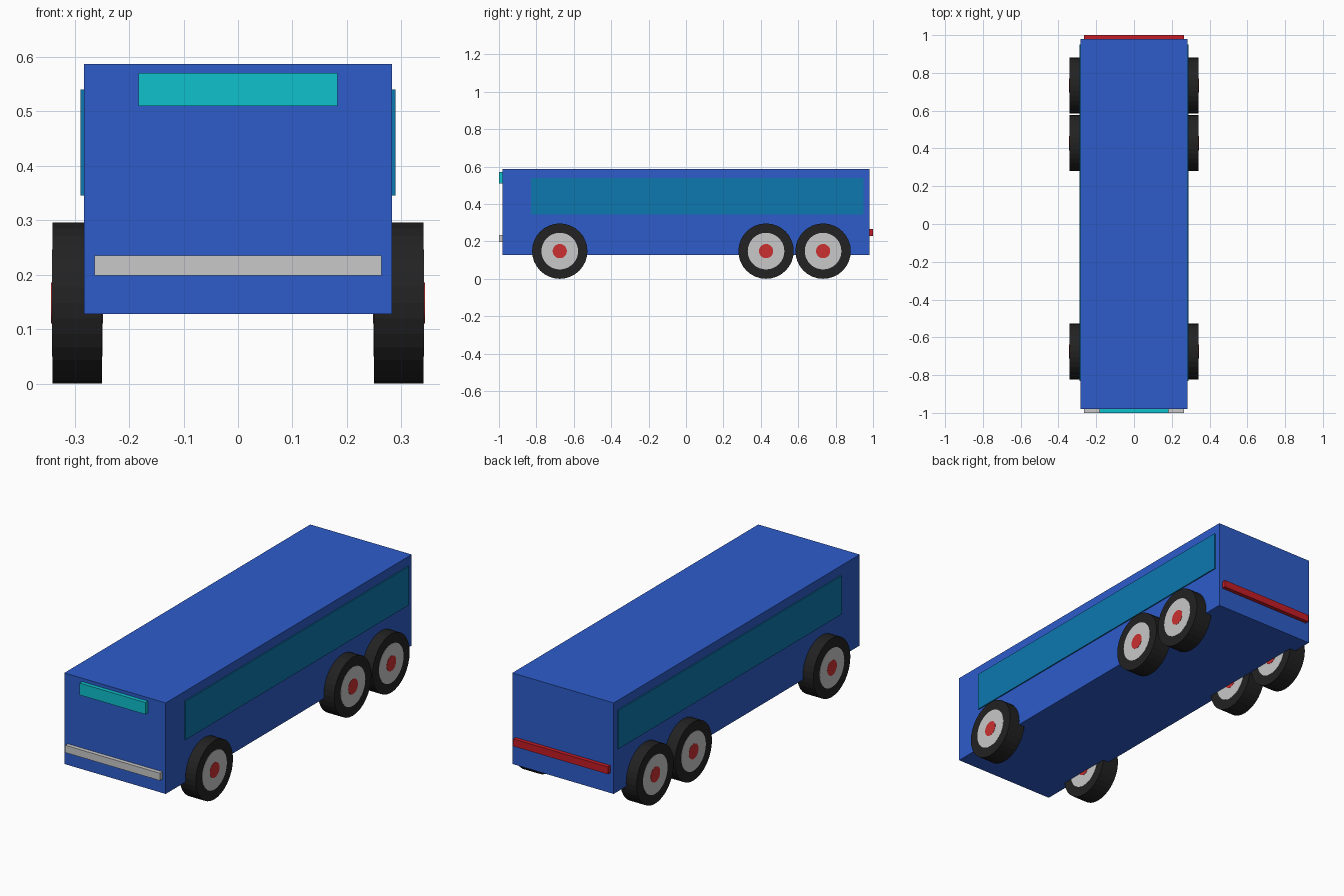
import bpy
import math

cube = bpy.data.objects.get("Cube")
if cube:
    bpy.data.objects.remove(cube, do_unlink=True)


def material(name, rgb):
    """Flat material from 8-bit display colour, stored as linear."""
    lin = [((c / 255 + 0.055) / 1.055) ** 2.4 for c in rgb] + [1.0]
    m = bpy.data.materials.new(name)
    m.use_nodes = True
    m.diffuse_color = lin
    m.node_tree.nodes["Principled BSDF"].inputs["Base Color"].default_value = lin
    return m


BLUE = material("body blue", (45, 92, 202))
GLASS = material("window teal", (14, 120, 176))
CYAN = material("sign cyan", (14, 193, 205))
GREY = material("light grey", (200, 200, 200))
RUBBER = material("tyre black", (34, 34, 34))
CAP_RED = material("cap red", (204, 48, 48))
BAR_RED = material("bar red", (196, 28, 38))


def box(name, lo, hi, mat):
    centre = [(a + b) / 2 for a, b in zip(lo, hi)]
    bpy.ops.mesh.primitive_cube_add(size=1, location=centre)
    ob = bpy.context.object
    ob.name = name
    ob.scale = [b - a for a, b in zip(lo, hi)]
    bpy.ops.object.transform_apply(location=False, rotation=False, scale=True)
    ob.data.materials.append(mat)


def disc(name, radius, width, centre, mat):
    bpy.ops.mesh.primitive_cylinder_add(
        vertices=32, radius=radius, depth=width, location=centre,
        rotation=(0, math.pi / 2, 0))
    ob = bpy.context.object
    ob.name = name
    ob.data.materials.append(mat)


# Body shell
box("body", (-0.283, -0.98, 0.128), (0.283, 0.98, 0.587), BLUE)

# Front sign, front bumper and rear light bar
box("front_sign", (-0.183, -1.0, 0.51), (0.183, -0.97, 0.57), CYAN)
box("front_bumper", (-0.264, -1.0, 0.198), (0.264, -0.97, 0.235), GREY)
box("rear_bar", (-0.264, 0.97, 0.23), (0.264, 1.0, 0.267), BAR_RED)

# Long side windows and wheels, on both sides
axles = {"front": -0.675, "middle": 0.428, "rear": 0.733}
for side, s in (("left", 1), ("right", -1)):
    xs = sorted((s * 0.27, s * 0.289))
    box(side + "_window", (xs[0], -0.83, 0.345), (xs[1], 0.95, 0.54), GLASS)
    for axle, y in axles.items():
        centre = (s * 0.2955, y, 0.148)
        label = f"{axle}_{side}_"
        disc(label + "tyre", 0.148, 0.091, centre, RUBBER)
        disc(label + "hub", 0.098, 0.093, centre, GREY)
        disc(label + "cap", 0.038, 0.095, centre, CAP_RED)
